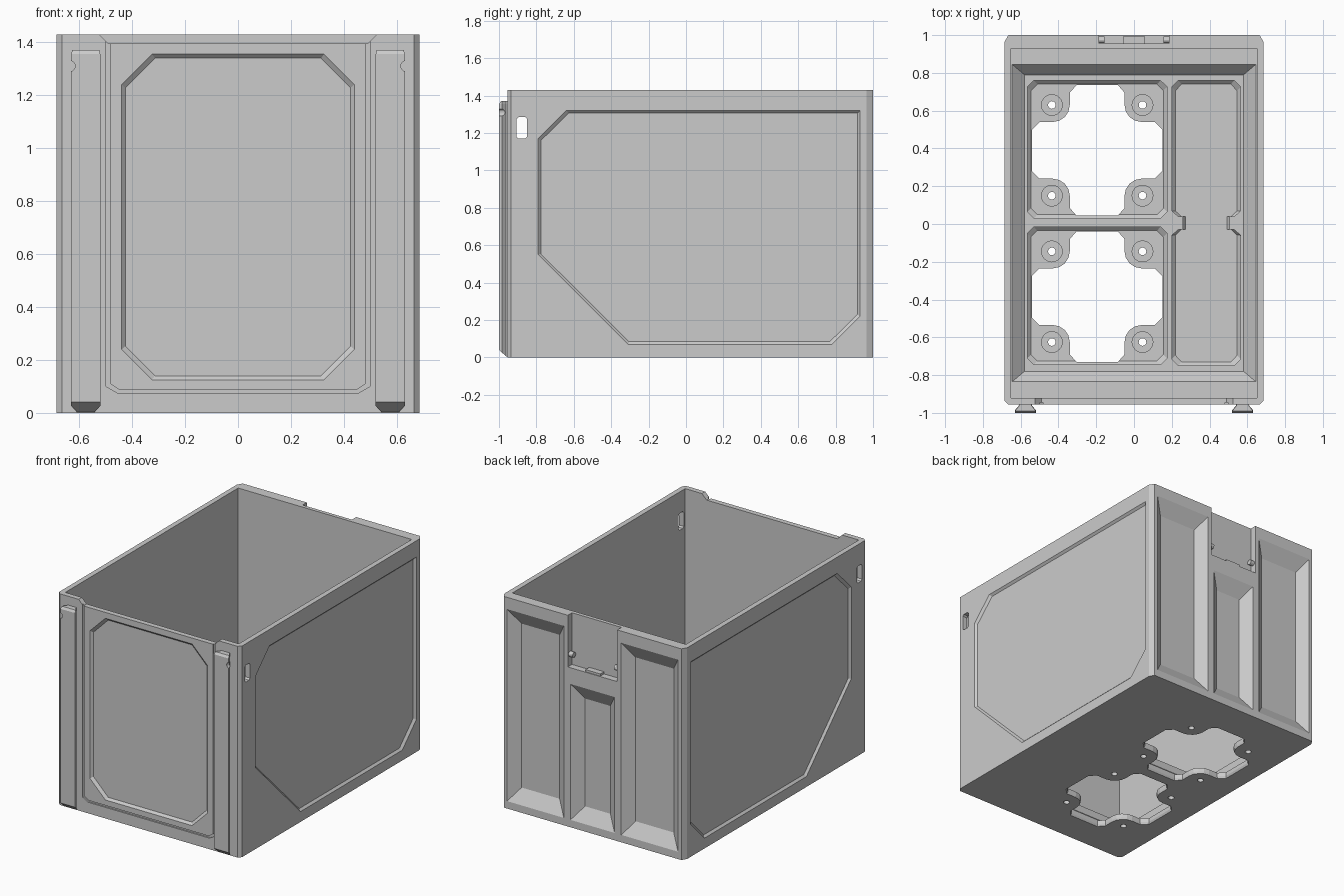
import bpy, bmesh
from math import cos, sin, pi

if "Cube" in bpy.data.objects:
    bpy.data.objects.remove(bpy.data.objects["Cube"])


def loft(name, rings):
    """Solid skin through a list of equal-length 3D rings, capped at both ends."""
    bm = bmesh.new()
    vs = [[bm.verts.new(p) for p in r] for r in rings]
    n = len(rings[0])
    for a, b in zip(vs, vs[1:]):
        for i in range(n):
            bm.faces.new((a[i], a[(i + 1) % n], b[(i + 1) % n], b[i]))
    bm.faces.new(vs[0])
    bm.faces.new(vs[-1])
    bmesh.ops.recalc_face_normals(bm, faces=bm.faces)
    me = bpy.data.meshes.new(name)
    bm.to_mesh(me)
    bm.free()
    ob = bpy.data.objects.new(name, me)
    bpy.context.collection.objects.link(ob)
    return ob


def at(pts, axis, c):
    """Place a 2D outline on the plane axis = c."""
    if axis == 'x':
        return [(c, u, v) for u, v in pts]
    if axis == 'y':
        return [(u, c, v) for u, v in pts]
    return [(u, v, c) for u, v in pts]


def rect(x0, x1, y0, y1, c=0.0):
    if not c:
        return [(x0, y0), (x1, y0), (x1, y1), (x0, y1)]
    return [(x0 + c, y0), (x1 - c, y0), (x1, y0 + c), (x1, y1 - c),
            (x1 - c, y1), (x0 + c, y1), (x0, y1 - c), (x0, y0 + c)]


def shrink(pts, d):
    us, vs = [p[0] for p in pts], [p[1] for p in pts]
    cu, cv = (min(us) + max(us)) / 2, (min(vs) + max(vs)) / 2
    fu, fv = 1 - 2 * d / (max(us) - min(us)), 1 - 2 * d / (max(vs) - min(vs))
    return [(cu + (u - cu) * fu, cv + (v - cv) * fv) for u, v in pts]


def box(name, x0, x1, y0, y1, z0, z1):
    return loft(name, [at(rect(x0, x1, y0, y1), 'z', z) for z in (z0, z1)])


def prism(name, pts, axis, a, b):
    return loft(name, [at(pts, axis, a), at(pts, axis, b)])


def circle(cx, cy, r, n=24):
    return [(cx + r * cos(2 * pi * i / n), cy + r * sin(2 * pi * i / n)) for i in range(n)]


def cut(target, cutter):
    cutter.hide_render = True
    m = target.modifiers.new("cut", 'BOOLEAN')
    m.operation, m.solver, m.object = 'DIFFERENCE', 'EXACT', cutter
    bpy.context.view_layer.objects.active = target
    bpy.ops.object.modifier_apply(modifier=m.name)
    bpy.data.objects.remove(cutter, do_unlink=True)


# Outer body with chamfered vertical corners
F, B, H = -0.955, 1.0, 1.43
outline = [(-.665, F), (.665, F), (.685, F + .02), (.685, B - .035),
           (.665, B), (-.665, B), (-.685, B - .035), (-.685, F + .02)]
case = prism("case_body", outline, 'z', 0, H)

# Main cavity and sloped floor surround
cut(case, box("cavity", -.65, .65, -.92, .93, .17, 1.6))
top = rect(-.645, .645, -.835, .845)
cut(case, loft("floor_slope", [at(rect(-.58, .58, -.78, .79), 'z', .11),
                               at(top, 'z', .17), at(top, 'z', .3)]))

# Fan bays: pocket, shaped opening, screw holes
quad = [(.345, .11), (.305, .15), (.235, .15)]
quad += [(.235 - .09 * sin(a), .24 - .09 * cos(a)) for a in (pi / 8, pi / 4, 3 * pi / 8)]
quad += [(.145, .24), (.145, .305), (.11, .345)]
hole = quad + [(-u, v) for u, v in reversed(quad)]
hole += [(-u, -v) for u, v in hole]
cx = -.195
for cy in (.39, -.385):
    bay = rect(cx - .37, cx + .37, cy - .36, cy + .37, .035)
    cut(case, loft("fan_bay", [at(shrink(bay, .02), 'z', .04), at(bay, 'z', .06), at(bay, 'z', .2)]))
    op = [(cx + u, cy + v) for u, v in hole]
    cut(case, loft("fan_opening", [at(shrink(op, -.012), 'z', -.012),
                                   at(op, 'z', .014), at(op, 'z', .1)]))
    for sx in (-.24, .24):
        for sy in (-.24, .24):
            cut(case, prism("screw_hole", circle(cx + sx, cy + sy, .02), 'z', -.1, .1))
            cut(case, prism("counterbore", circle(cx + sx, cy + sy, .055), 'z', .03, .1))

# Long side bay with pinched middle
half = [(.53, -.75), (.565, -.715), (.565, -.06), (.53, -.03), (.505, -.03),
        (.505, .04), (.53, .04), (.565, .07), (.565, .725), (.53, .76)]
bay = half + [(.765 - u, v) for u, v in reversed(half)]
cut(case, loft("long_bay", [at(shrink(bay, .02), 'z', .04), at(bay, 'z', .06), at(bay, 'z', .2)]))

# Side panels and carry slots
side = [(-.79, 1.17), (-.64, 1.32), (.93, 1.32), (.93, .22), (.78, .07), (-.31, .07), (-.79, .55)]
for s in (-1, 1):
    cut(case, loft("side_recess", [at(shrink(side, .014), 'x', s * .671),
                                   at(side, 'x', s * .685), at(side, 'x', s * .75)]))
cut(case, prism("slot", rect(-.905, -.85, 1.17, 1.285, .01), 'x', -1, 1))

# Front: lowered top edge, panel recess and joint grooves
cut(case, prism("front_top", [(-.49, 1.395), (.49, 1.395), (.575, 1.48), (-.575, 1.48)], 'y', -1.1, -.9))
front = rect(-.44, .44, .125, 1.355, .115)
cut(case, loft("front_recess", [at(shrink(front, .015), 'y', F + .015),
                                at(front, 'y', F), at(front, 'y', F - .1)]))
for s in (-1, 1):
    a, b = sorted((s * .482, s * .498))
    cut(case, box("groove", a, b, F - .1, F + .01, .1, 1.5))
cut(case, box("groove", -.455, .455, F - .1, F + .01, .075, .088))
for s in (-1, 1):
    cut(case, prism("groove", [(s * .498, .1), (s * .455, .075), (s * .45, .088), (s * .482, .11)],
                    'y', F - .1, F + .01))

# Back: three tapered recesses and latch notch
for x0, x1, z1 in ((.215, .64, 1.35), (-.165, .165, .97), (-.64, -.215, 1.35)):
    outer, inner = rect(x0, x1, .05, z1), rect(x0 + .07, x1 - .07, .14, z1 - .1)
    cut(case, loft("back_recess", [at(inner, 'y', .945), at(outer, 'y', B), at(outer, 'y', 1.1)]))
cut(case, box("latch_notch", -.185, .185, .955, 1.1, 1.08, 1.5))

# Latch details
box("latch_lip", -.055, .055, .945, .995, 1.06, 1.095)
for s in (-1, 1):
    prism("latch_pin", [(.975 + .018 * cos(k * pi / 6), 1.16 + .018 * sin(k * pi / 6)) for k in range(12)],
          'x', s * .155, s * .19)

# Dovetail front rails with sloped lower ends
for s, label in ((-1, "left"), (1, "right")):
    sec = [(-.035, -.945), (-.035, -.962), (-.055, -.985), (-.055, -1.0),
           (.055, -1.0), (.055, -.985), (.035, -.962), (.035, -.945)]
    low = [(s * .575 + u, y, max(0, (F - y) * .9)) for u, y in sec]
    high = [(s * .575 + u, y, 1.355) for u, y in sec]
    tip = [(s * .575 + u * .93, max(y, -.99), 1.37) for u, y in sec]
    rail = loft("front_rail_" + label, [low, high, tip])
    cut(rail, prism("rail_notch", circle(s * .635, 1.31, .02, 16), 'y', -1.1, -.96))
